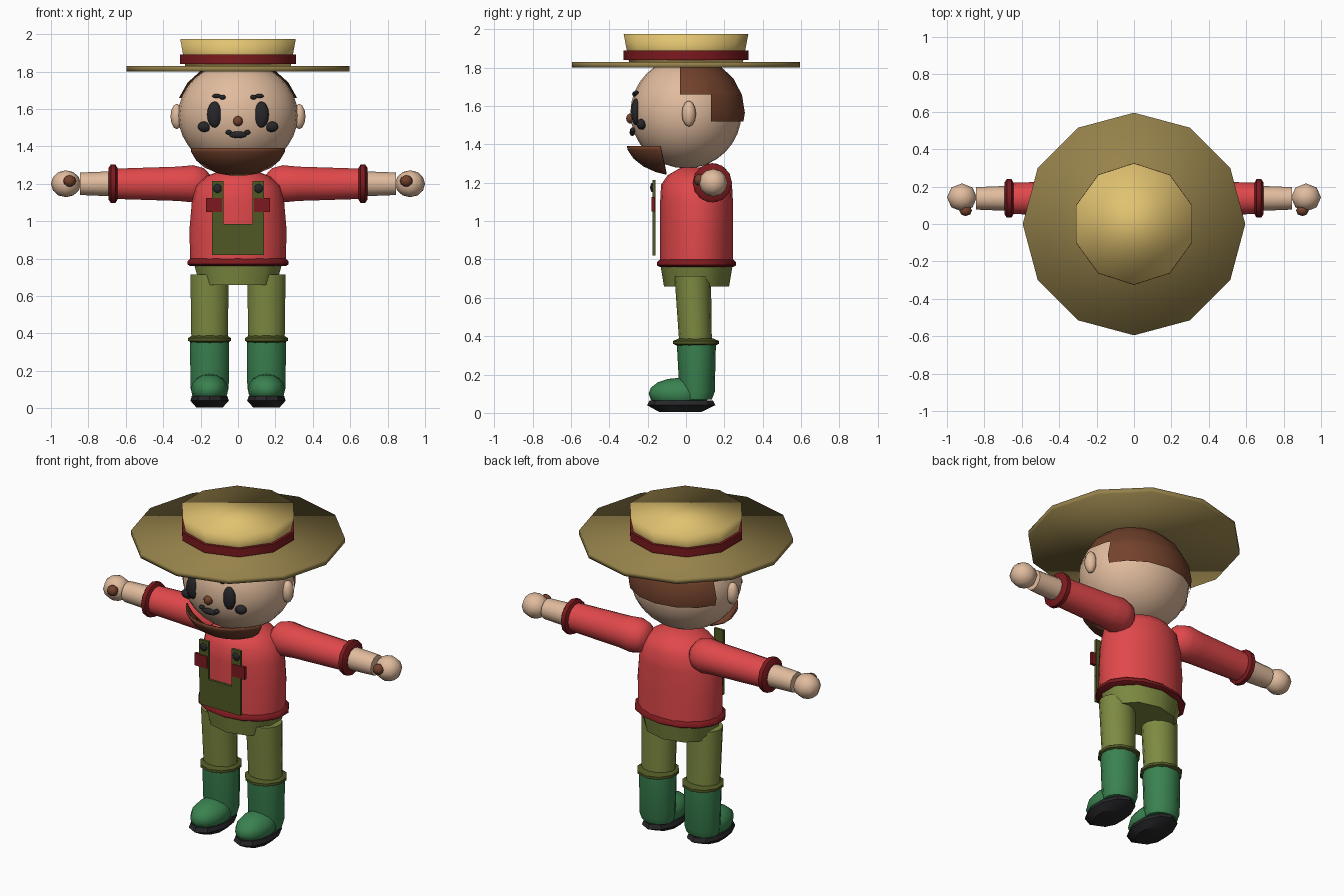
import bpy, bmesh
from math import sin, cos, pi, radians
from mathutils import Matrix, Vector

if "Cube" in bpy.data.objects:
    bpy.data.objects.remove(bpy.data.objects["Cube"])


def material(name, *rgb):
    m = bpy.data.materials.new(name)
    m.use_nodes = True
    m.diffuse_color = (*rgb, 1)
    m.node_tree.nodes["Principled BSDF"].inputs["Base Color"].default_value = (*rgb, 1)
    return m


skin = material("skin", .75, .5, .34)
red = material("shirt_red", .75, .065, .07)
dark_red = material("dark_red", .2, .01, .013)
olive = material("olive", .205, .255, .053)
dark_olive = material("dark_olive", .08, .098, .018)
green = material("boot_green", .042, .223, .08)
brown = material("brown", .17, .054, .025)
black = material("black", .02, .02, .023)
straw = material("straw", .75, .54, .162)
tan = material("brim_tan", .305, .223, .07)


def finish(name, bm, mat, mirror=False, angle=50):
    """Turn a bmesh into an object, optionally mirrored; angle None means flat."""
    bmesh.ops.recalc_face_normals(bm, faces=bm.faces)
    mesh = bpy.data.meshes.new(name)
    bm.to_mesh(mesh)
    bm.free()
    mesh.materials.append(mat)
    ob = bpy.data.objects.new(name, mesh)
    bpy.context.collection.objects.link(ob)
    if angle:
        bpy.ops.object.select_all(action="DESELECT")
        ob.select_set(True)
        bpy.context.view_layer.objects.active = ob
        bpy.ops.object.shade_smooth_by_angle(angle=radians(angle))
    if mirror:
        mod = ob.modifiers.new("mirror", "MIRROR")
        mod.use_mirror_merge = False
    return ob


def loft(name, mat, rings, center=(0, 0, 0), sides=16, along_x=False, **kw):
    """Stack elliptical rings (height, rx, ry, y shift) and cap both ends."""
    bm = bmesh.new()
    loops = []
    for h, rx, ry, *shift in rings:
        dy = shift[0] if shift else 0
        loops.append([bm.verts.new((rx * sin(2 * pi * i / sides),
                                    dy + ry * cos(2 * pi * i / sides), h))
                      for i in range(sides)])
    for a, b in zip(loops, loops[1:]):
        for i in range(sides):
            j = (i + 1) % sides
            bm.faces.new((a[i], a[j], b[j], b[i]))
    bm.faces.new(loops[0])
    bm.faces.new(loops[-1])
    turn = Matrix.Rotation(pi / 2, 4, "Y") if along_x else Matrix()
    bm.transform(Matrix.Translation(center) @ turn)
    return finish(name, bm, mat, **kw)


def ball_mesh(center, radii, seg, rings):
    bm = bmesh.new()
    bmesh.ops.create_uvsphere(bm, u_segments=seg, v_segments=rings, radius=1)
    bm.transform(Matrix.Translation(center) @ Matrix.Diagonal((*radii, 1)))
    return bm


def ball(name, mat, center, radii, seg=10, rings=8, **kw):
    return finish(name, ball_mesh(center, radii, seg, rings), mat, **kw)


def shell(name, mat, center, radii, seg, rings, cuts, keep):
    """Cut a sphere along planes and keep the faces that pass a test."""
    bm = ball_mesh(center, radii, seg, rings)
    for co, no in cuts:
        bmesh.ops.bisect_plane(bm, geom=bm.verts[:] + bm.edges[:] + bm.faces[:],
                               plane_co=co, plane_no=no)
    drop = [f for f in bm.faces if not keep(f.calc_center_median())]
    bmesh.ops.delete(bm, geom=drop, context="FACES")
    return finish(name, bm, mat)


def plate(name, mat, x, z, y, thick, **kw):
    """Flat box between two x values and two z values."""
    bm = bmesh.new()
    bmesh.ops.create_cube(bm, size=1)
    mid = ((x[0] + x[1]) / 2, y, (z[0] + z[1]) / 2)
    bm.transform(Matrix.Translation(mid) @
                 Matrix.Diagonal((x[1] - x[0], thick, z[1] - z[0], 1)))
    return finish(name, bm, mat, angle=None, **kw)


# Hat
loft("hat_brim", tan, [(1.8, .595, .595), (1.83, .595, .595)], sides=12, angle=180)
loft("hat_crown", straw, [(1.82, .295, .295), (1.975, .325, .325)], sides=10, angle=180)
loft("hat_band", dark_red, [(1.84, .326, .326), (1.89, .326, .326)], sides=10)

# Head and hair
HEAD = Vector((0, 0, 1.565))
ball("head", skin, HEAD, (.32, .29, .29), 24, 16)
ball("ear", skin, (.327, .015, 1.56), (.034, .037, .068), 8, 6, mirror=True)
Y, Z = (0, 1, 0), (0, 0, 1)
shell("hair", brown, HEAD, (.333, .307, .3), 16, 10,
      [((0, -.03, 0), Y), ((0, .13, 0), Y), ((0, 0, 1.52), Z), ((0, 0, 1.66), Z)],
      lambda c: (c.y > .13 and c.z > 1.52) or (c.y > -.03 and c.z > 1.66))

# Beard: front of a bowl, cut level on top and slanted at the sides
edge, slant = Vector((0, -.135, 1.39)), Vector((0, .16, .035))
beard = shell("beard", brown, (0, 0, 1.42), (.29, .315, .19), 24, 12,
              [(edge, Z), (edge, slant)],
              lambda c: c.z < edge.z and (c - edge).dot(slant) < 0)
beard.modifiers.new("thickness", "SOLIDIFY").thickness = .008

# Face
ball("eye", black, (.125, -.262, 1.57), (.04, .024, .07), 12, 8, mirror=True)
ball("cheek", black, (.18, -.232, 1.505), (.038, .026, .028), mirror=True)
ball("brow_inner", black, (.083, -.268, 1.663), (.018, .013, .013), mirror=True)
ball("brow_outer", black, (.115, -.26, 1.67), (.025, .013, .011), mirror=True)
ball("nose", brown, (0, -.288, 1.535), (.027, .024, .027))
ball("mouth", black, (0, -.28, 1.462), (.052, .014, .018))
ball("mouth_corner", black, (.05, -.278, 1.475), (.017, .014, .013), mirror=True)

# Shirt
BODY = (0, .055, 0)
loft("torso", red, [(.78, .255, .19), (.95, .26, .19), (1.1, .247, .19),
                    (1.19, .225, .185), (1.24, .17, .15), (1.28, .07, .08)], BODY, 20)
loft("shirt_hem", dark_red, [(.76, .262, .19), (.77, .278, .207),
                             (.785, .278, .207), (.8, .262, .19)], BODY, 14)

# Arms
ARM = (0, .137, 1.2)
loft("sleeve", red, [(.15, .05, .05), (.18, .085, .085), (.24, .102, .102),
                     (.32, .094, .094), (.66, .083, .083)],
     ARM, 14, along_x=True, mirror=True)
loft("sleeve_cuff", dark_red, [(.645, .085, .085), (.655, .103, .103),
                               (.68, .103, .103), (.692, .085, .085)],
     ARM, 12, along_x=True, mirror=True)
loft("forearm", skin, [(.67, .067, .067), (.845, .06, .06)],
     ARM, 12, along_x=True, mirror=True)
ball("hand", skin, (.92, .142, 1.2), (.08, .075, .072), 8, 6, mirror=True)
ball("thumb", brown, (.9, .072, 1.215), (.034, .03, .031), 8, 6, mirror=True)

# Overalls bib, floating just ahead of the chest
plate("bib", dark_olive, (-.138, .138), (.82, .985), -.167, .016)
plate("strap", dark_olive, (.078, .14), (.98, 1.215), -.167, .016, mirror=True)
plate("strap_tab", dark_red, (.085, .17), (1.05, 1.125), -.17, .018, mirror=True)
ball("strap_button", black, (.11, -.175, 1.175), (.024, .012, .024), mirror=True)

# Trousers
loft("hips", olive, [(.66, .215, .17), (.78, .25, .19)], BODY, 10)
LEG = (.152, 0, 0)
loft("trouser_leg", olive, [(.36, .1, .085, .05), (.715, .105, .095, .035)],
     LEG, 14, mirror=True)
loft("trouser_cuff", dark_olive, [(.35, .1, .1, .052), (.36, .12, .12, .052),
                                  (.375, .12, .12, .052), (.388, .1, .09, .052)],
     LEG, 10, mirror=True)

# Boots
loft("boot_shaft", green, [(.07, .095, .08, .055), (.11, .105, .092, .058),
                           (.36, .107, .102, .054)], LEG, 14, mirror=True)
ball("boot_foot", green, (.152, -.035, .1), (.1, .16, .083), 12, 8, mirror=True)
loft("boot_sole", black, [(.005, .075, .11, -.03), (.04, .108, .178, -.025),
                          (.065, .1, .165, -.025)], LEG, 10, mirror=True, angle=30)
